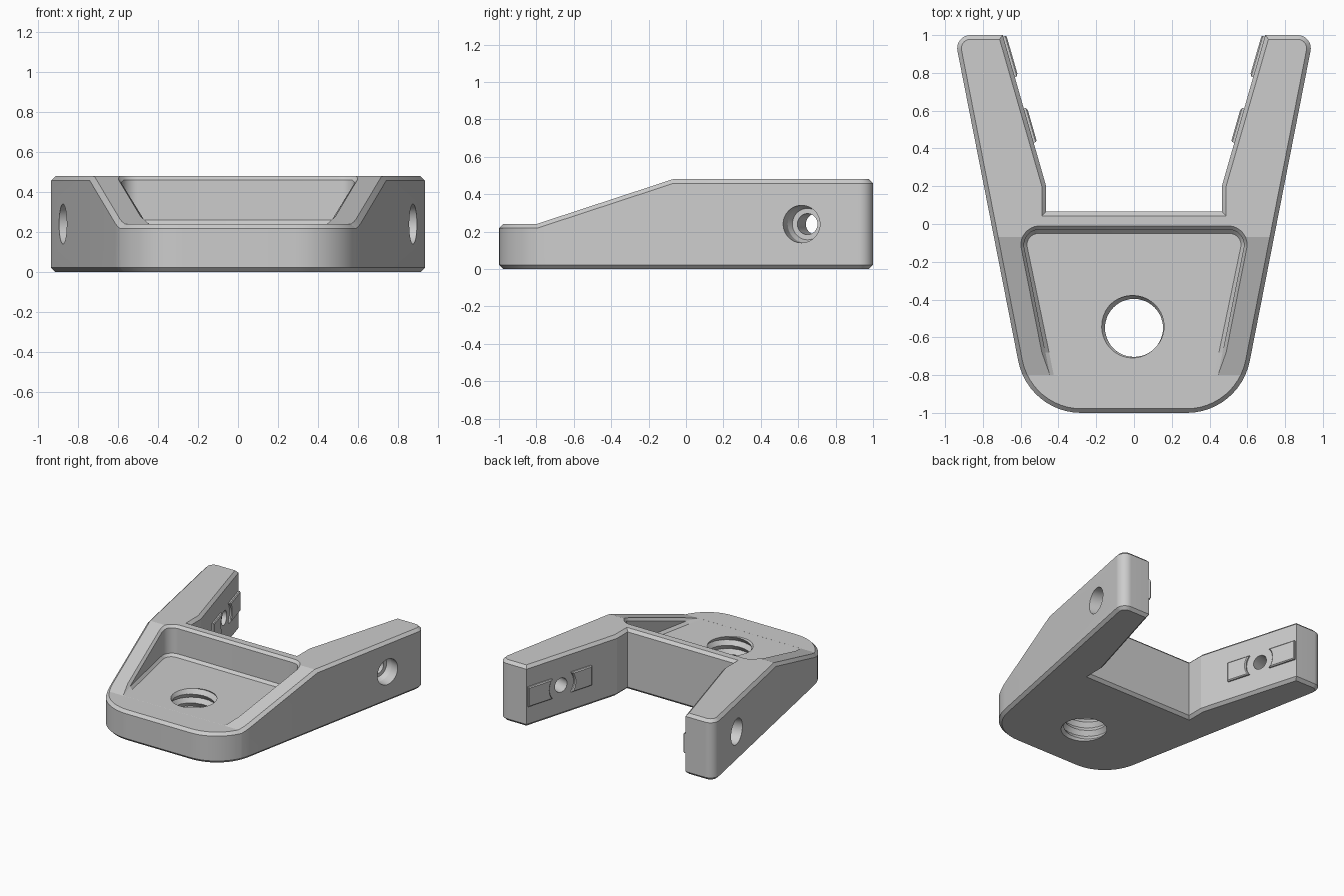
import bpy, bmesh, math
from mathutils import Vector

if "Cube" in bpy.data.objects:
    bpy.data.objects.remove(bpy.data.objects["Cube"])

LOW, HIGH = 0.24, 0.48
SLOPE_START, SLOPE_END = -0.8, -0.07
CHAMFER = 0.022
COLOUR = (0.604, 0.604, 0.604, 1)

grey = bpy.data.materials.new("light_grey")
grey.use_nodes = True
grey.diffuse_color = COLOUR
grey.node_tree.nodes["Principled BSDF"].inputs["Base Color"].default_value = COLOUR


def surface(y):
    """Height of the top surface along the length."""
    t = (y - SLOPE_START) / (SLOPE_END - SLOPE_START)
    return LOW + (HIGH - LOW) * min(1, max(0, t))


def rounded(points, steps=12):
    """Open path with rounded corners from (x, y, radius) points."""
    path = []
    for i, (x, y, r) in enumerate(points):
        p = Vector((x, y))
        if r == 0:
            path.append(p)
            continue
        a = (Vector(points[i - 1][:2]) - p).normalized()
        b = (Vector(points[i + 1][:2]) - p).normalized()
        half = math.acos(a.dot(b)) / 2
        t = r / math.tan(half)
        c = p + (a + b).normalized() * (r / math.sin(half))
        start, end = p + a * t - c, p + b * t - c
        first = math.atan2(start.y, start.x)
        sweep = (math.atan2(end.y, end.x) - first + math.pi) % math.tau - math.pi
        for k in range(steps + 1):
            angle = first + sweep * k / steps
            path.append(c + Vector((math.cos(angle), math.sin(angle))) * r)
    return path


def mirrored(path):
    """Close a right-hand path with its reflection."""
    return path + [Vector((-p.x, p.y)) for p in reversed(path) if p.x > 0]


def loft(rings):
    """Closed solid through rings of equal point count."""
    bm = bmesh.new()
    rows = [[bm.verts.new(p) for p in ring] for ring in rings]
    n = len(rows[0])
    for lower, upper in zip(rows, rows[1:]):
        for i in range(n):
            j = (i + 1) % n
            bm.faces.new((lower[i], lower[j], upper[j], upper[i]))
    bm.faces.new(rows[0])
    bm.faces.new(rows[-1])
    bmesh.ops.remove_doubles(bm, verts=bm.verts, dist=1e-5)
    bmesh.ops.recalc_face_normals(bm, faces=bm.faces)
    return bm


def make(name, bm):
    mesh = bpy.data.meshes.new(name)
    bm.to_mesh(mesh)
    bm.free()
    mesh.materials.append(grey)
    ob = bpy.data.objects.new(name, mesh)
    bpy.context.collection.objects.link(ob)
    return ob


def activate(ob):
    bpy.ops.object.select_all(action='DESELECT')
    ob.select_set(True)
    bpy.context.view_layer.objects.active = ob


def cut(target, cutter):
    cutter.hide_render = True
    mod = target.modifiers.new("cut", 'BOOLEAN')
    mod.operation = 'DIFFERENCE'
    mod.solver = 'EXACT'
    mod.object = cutter
    activate(target)
    bpy.ops.object.modifier_apply(modifier=mod.name)
    bpy.data.objects.remove(cutter)


# Forked body: outline prism, sloped nose, chamfered rims
outline = mirrored(rounded([
    (0, -1, 0), (0.559, -1, 0.34), (0.951, 1, 0.07), (0.695, 1, 0),
    (0.465, 0.2, 0), (0.465, 0.065, 0), (0, 0.065, 0)]))
bm = loft([[(p.x, p.y, z) for p in outline] for z in (0, HIGH)])
for y in (SLOPE_START, SLOPE_END):
    bmesh.ops.bisect_plane(bm, geom=bm.verts[:] + bm.edges[:] + bm.faces[:],
                           plane_co=(0, y, 0), plane_no=(0, 1, 0))
for v in bm.verts:
    if v.co.z > LOW:
        v.co.z = surface(v.co.y)
bm.normal_update()
rims = [e for e in bm.edges
        if sum(abs(f.normal.z) > 0.5 for f in e.link_faces) == 1]
bmesh.ops.bevel(bm, geom=rims, offset=CHAMFER, segments=1, affect='EDGES')
body = make("forked_body", bm)


# Recessed pocket with chamfered rim and floor edge
def pocket_path(inset):
    x, y = 0.62 - inset, -0.01 - inset
    tip = 0.465 - inset
    mid_y = -0.68
    mid_x = tip + (x - tip) * (mid_y + 0.799) / (y + 0.799)
    return mirrored(rounded([(0, y, 0), (x, y, 0.1 - inset),
                             (mid_x, mid_y, 0), (tip, -0.799, 0)]))


def foot(y):
    return min(LOW + 0.02, surface(y))


def wall_top(y):
    return max(foot(y), surface(y) - 0.02)


flare = pocket_path(-0.02)
wall = pocket_path(0.02)
cut(body, make("pocket_cutter", loft([
    [(p.x, p.y, LOW) for p in pocket_path(0.04)],
    [(p.x, p.y, foot(p.y)) for p in wall],
    [(p.x, p.y, wall_top(p.y)) for p in wall],
    [(p.x, p.y, wall_top(p.y) + 0.04) for p in flare],
    [(p.x, p.y, 0.7) for p in flare]])))

# Threaded hole through the nose
SIDES, PITCH = 48, 0.07


def thread_ring(z):
    ring = []
    for i in range(SIDES):
        a = math.tau * i / SIDES
        phase = ((z - LOW) / PITCH - (a - math.radians(135)) / math.tau) % 1
        r = 0.153 + 0.024 * abs(2 * phase - 1)
        ring.append((r * math.cos(a), -0.55 + r * math.sin(a), z))
    return ring


cut(body, make("thread_cutter", loft(
    [thread_ring(-0.031 + k * PITCH / 24) for k in range(106)])))

# Cross holes and grip pads on both arms
along = Vector((0.276, 0.961, 0))
outward = Vector((0.961, -0.276, 0))
up = Vector((0, 0, 1))
hole_centre = Vector((0.607, 0.695, LOW))


def place(side, u, v, w):
    """Point in the inner arm face's frame: along, up, outward."""
    p = hole_centre + along * u + up * v + outward * w
    return (side * p.x, p.y, p.z)


def hole_ring(side, r, w):
    return [place(side, r * math.cos(math.tau * i / SIDES),
                  r * math.sin(math.tau * i / SIDES), w) for i in range(SIDES)]


parts = [body]
for side, label in ((1, "left"), (-1, "right")):
    steps = ((0.056, -0.1), (0.056, 0.165), (0.084, 0.165), (0.1, 0.2), (0.1, 0.45))
    cut(body, make("hole_cutter", loft([hole_ring(side, r, w) for r, w in steps])))
    for direction, far, end_name in ((-1, 0.275, "front"), (1, 0.31, "rear")):
        # Rectangle whose near end curves around the hole
        arc = [math.radians(-42 + 84 * k / 10) for k in range(11)]
        shape = [(0.116 * math.cos(a), 0.116 * math.sin(a)) for a in arc]
        shape += [(far, shape[-1][1]), (far, shape[0][1])]
        bm = loft([[place(side, direction * u, v, w) for u, v in shape]
                   for w in (0.02, -0.018)])
        caps = [f for f in bm.faces if len(f.verts) > 4]
        inner = min(caps, key=lambda f: f.normal.x * side)
        bmesh.ops.bevel(bm, geom=list(inner.edges), offset=0.007, segments=1,
                        affect='EDGES')
        parts.append(make(f"{label}_{end_name}_grip_pad", bm))

# Smooth the rounded corners and bores, keep the edges crisp
for ob in parts:
    activate(ob)
    bpy.ops.object.shade_smooth_by_angle(angle=math.radians(14))
